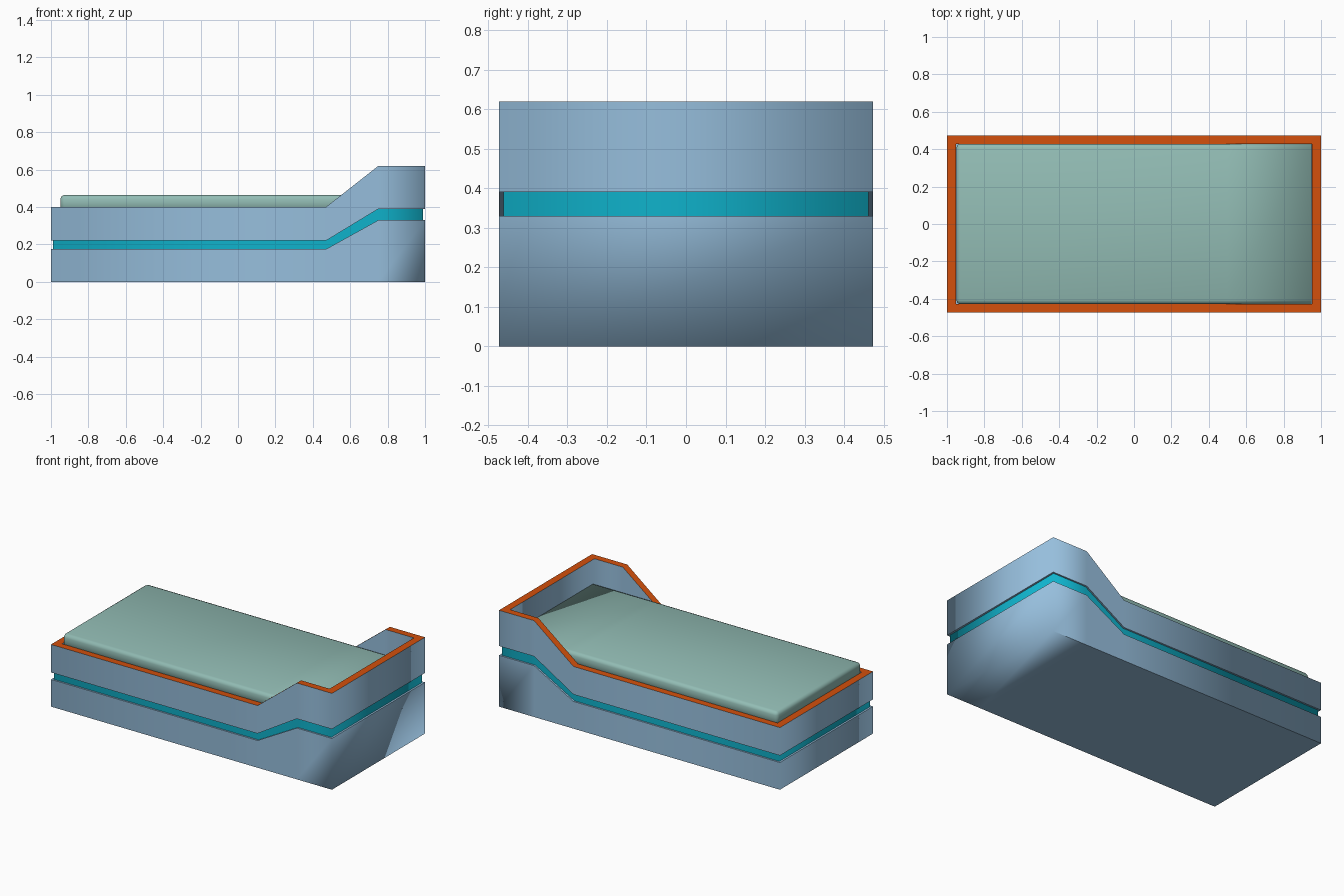
import bpy, bmesh

if "Cube" in bpy.data.objects:
    bpy.data.objects.remove(bpy.data.objects["Cube"])


def material(name, r, g, b):
    def lin(c):
        c /= 255
        return c / 12.92 if c <= 0.04045 else ((c + 0.055) / 1.055) ** 2.4
    m = bpy.data.materials.new(name)
    m.diffuse_color = (lin(r), lin(g), lin(b), 1)
    m.use_nodes = True
    m.node_tree.nodes["Principled BSDF"].inputs["Base Color"].default_value = m.diffuse_color
    return m


BLUE = material("soft_blue", 150, 190, 220)
TEAL = material("teal", 15, 178, 203)
ORANGE = material("burnt_orange", 211, 80, 12)
GREEN = material("sage_green", 146, 188, 180)

HX, HY = 1.0, 0.473
BEND_A, BEND_B = 0.47, 0.75      # where the raised end starts and levels out


def ring(bm, inset, low, high):
    """Rectangular loop that steps up from low to high towards +x."""
    ix, iy = HX - inset, HY - inset * 0.92
    prof = [(-ix, low), (BEND_A, low), (BEND_B, high), (ix, high)]
    pts = [(x, -iy, z) for x, z in prof] + [(x, iy, z) for x, z in reversed(prof)]
    return [bm.verts.new(p) for p in pts]


def shell(name, rings, mats, band_mats, floor=False):
    """Skin consecutive rings; ring edges stay sharp, corners are smooth."""
    bm = bmesh.new()
    loops = [ring(bm, *r) for r in rings]
    n = 8
    for k in range(len(loops) - 1):
        a, b = loops[k], loops[k + 1]
        for i in range(n):
            j = (i + 1) % n
            f = bm.faces.new((a[i], a[j], b[j], b[i]))
            f.material_index = band_mats[k]
    if floor:
        a = loops[0]
        for i in range(3):
            bm.faces.new((a[i], a[7 - i], a[6 - i], a[i + 1]))
    for f in bm.faces:
        f.smooth = True
    for lp in loops:
        for i in range(n):
            e = bm.edges.get((lp[i], lp[(i + 1) % n]))
            # the underside blends into the raised end wall
            e.smooth = floor and lp is loops[0] and i == 3
    finish(name, bm, mats)


def finish(name, bm, mats):
    me = bpy.data.meshes.new(name)
    bm.to_mesh(me)
    bm.free()
    for m in mats:
        me.materials.append(m)
    ob = bpy.data.objects.new(name, me)
    bpy.context.collection.objects.link(ob)
    return ob


# Lower body with floor and the ledge behind the trim
shell("lower_body", [(0, 0, 0), (0, 0.175, 0.33), (0.02, 0.175, 0.33)],
      [BLUE], [0, 0], floor=True)

# Recessed trim band
shell("trim_band", [(0.012, 0.17, 0.325), (0.012, 0.225, 0.395)], [TEAL], [0])

# Upper body with coloured rim and inner wall
shell("upper_body", [(0.02, 0.22, 0.39), (0, 0.22, 0.39), (0, 0.4, 0.62),
                     (0.048, 0.4, 0.62), (0.048, 0.36, 0.36)],
      [BLUE, ORANGE], [0, 0, 1, 0])

# Mattress with rounded top edges, square against the raised end
bm = bmesh.new()
bmesh.ops.create_cube(bm, size=1)
for v in bm.verts:
    v.co.x *= 1.9
    v.co.y *= 0.858
    v.co.z = 0.465 if v.co.z > 0 else 0.36
edges = [e for e in bm.edges
         if (all(v.co.z > 0.4 for v in e.verts) and not all(v.co.x > 0 for v in e.verts))
         or all(v.co.x < 0 and abs(e.verts[0].co.y - e.verts[1].co.y) < 0.01 for v in e.verts)]
bmesh.ops.bevel(bm, geom=edges, offset=0.022, segments=2, profile=0.5, affect='EDGES')
bmesh.ops.bisect_plane(bm, geom=bm.verts[:] + bm.edges[:] + bm.faces[:],
                       plane_co=(0.5, 0, 0), plane_no=(1, 0, 0))
for f in bm.faces:
    f.smooth = True
finish("mattress", bm, [GREEN])
